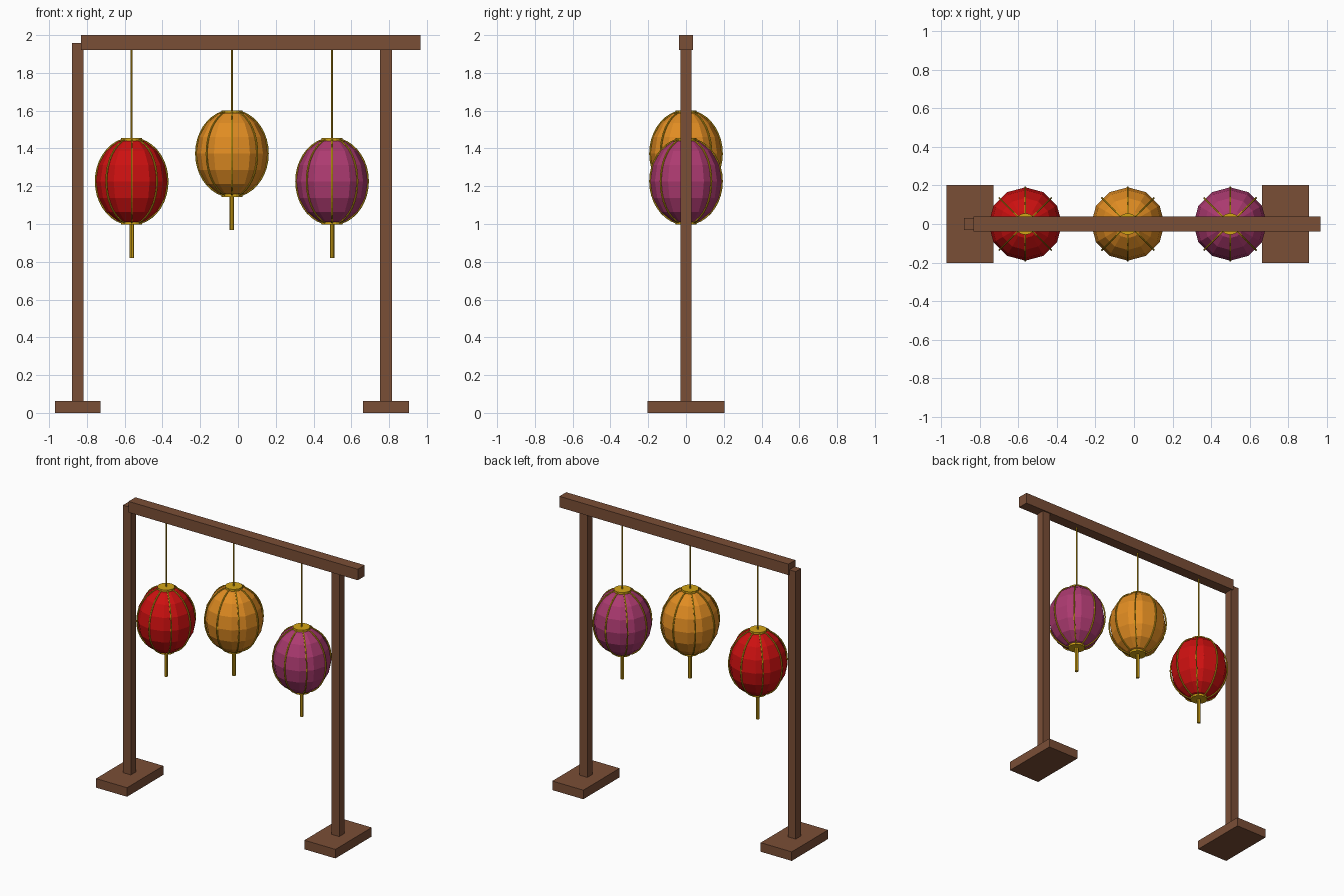
import bpy, bmesh, math
from mathutils import Matrix, Vector

if "Cube" in bpy.data.objects:
    bpy.data.objects.remove(bpy.data.objects["Cube"])


def material(name, rgb):
    m = bpy.data.materials.new(name)
    lin = [(c / 255 / 12.92) if c < 11 else ((c / 255 + 0.055) / 1.055) ** 2.4 for c in rgb]
    m.diffuse_color = (*lin, 1)
    m.use_nodes = True
    m.node_tree.nodes["Principled BSDF"].inputs["Base Color"].default_value = m.diffuse_color
    return m


WOOD = material("brown wood", (122, 78, 54))
GOLD = material("gold trim", (212, 165, 22))
RED = material("red paper", (204, 16, 16))
ORANGE = material("orange paper", (224, 140, 34))
PINK = material("magenta paper", (172, 58, 112))


def finish(name, bm, mat):
    bmesh.ops.recalc_face_normals(bm, faces=bm.faces)
    me = bpy.data.meshes.new(name)
    bm.to_mesh(me)
    bm.free()
    me.materials.append(mat)
    ob = bpy.data.objects.new(name, me)
    bpy.context.collection.objects.link(ob)
    return ob


def box(name, x0, x1, half_y, z0, z1):
    bm = bmesh.new()
    place = Matrix.Translation(((x0 + x1) / 2, 0, (z0 + z1) / 2))
    size = Matrix.Diagonal((x1 - x0, 2 * half_y, z1 - z0, 1))
    bmesh.ops.create_cube(bm, size=1, matrix=place @ size)
    finish(name, bm, WOOD)


def rod(name, x, r, z0, z1, sides):
    bm = bmesh.new()
    bmesh.ops.create_cone(bm, cap_ends=True, segments=sides, radius1=r, radius2=r,
                          depth=z1 - z0, matrix=Matrix.Translation((x, 0, (z0 + z1) / 2)))
    finish(name, bm, GOLD)


# Lantern proportions
R, H = 0.19, 0.228


def ribs(name, x, z, count=8, steps=16, thick=0.005, sides=6):
    """Thin tubes following the meridians of the paper body."""
    bm = bmesh.new()
    for k in range(count):
        a = math.tau * k / count
        out, side = Vector((math.cos(a), math.sin(a), 0)), Vector((-math.sin(a), math.cos(a), 0))
        rings = []
        for i in range(steps + 1):
            t = math.radians(-75 + 150 * i / steps)
            p = Vector((x, 0, z)) + out * R * math.cos(t) + Vector((0, 0, H * math.sin(t)))
            n = (out * math.cos(t) / R + Vector((0, 0, math.sin(t) / H))).normalized()
            rings.append([bm.verts.new(p + thick * (n * math.cos(math.tau * j / sides)
                                                    + side * math.sin(math.tau * j / sides)))
                          for j in range(sides)])
        for r0, r1 in zip(rings, rings[1:]):
            for j in range(sides):
                q = (j + 1) % sides
                bm.faces.new((r0[j], r0[q], r1[q], r1[j]))
        bm.faces.new(rings[0])
        bm.faces.new(rings[-1])
    finish(name, bm, GOLD)


def lantern(label, x, z, paper):
    bm = bmesh.new()
    bmesh.ops.create_uvsphere(bm, u_segments=12, v_segments=8, radius=1,
                              matrix=Matrix.Translation((x, 0, z)) @ Matrix.Diagonal((R, R, H, 1)))
    finish(label + "_lantern_body", bm, paper)
    ribs(label + "_lantern_ribs", x, z)
    rod(label + "_top_cap", x, 0.056, z + 0.2, z + 0.229, 16)
    rod(label + "_bottom_cap", x, 0.056, z - 0.229, z - 0.2, 16)
    rod(label + "_cord", x, 0.005, z + 0.22, 1.93, 8)
    rod(label + "_tassel", x, 0.012, z - 0.406, z - 0.22, 8)


# Wooden frame
box("left_foot", -0.97, -0.727, 0.203, 0, 0.064)
box("right_foot", 0.662, 0.905, 0.203, 0, 0.064)
box("left_post", -0.88, -0.818, 0.03, 0.06, 1.957)
box("right_post", 0.752, 0.814, 0.03, 0.06, 1.957)
box("top_beam", -0.83, 0.965, 0.038, 1.922, 2.0)

# Hanging lanterns
lantern("left", -0.563, 1.226, RED)
lantern("middle", -0.032, 1.373, ORANGE)
lantern("right", 0.498, 1.226, PINK)
